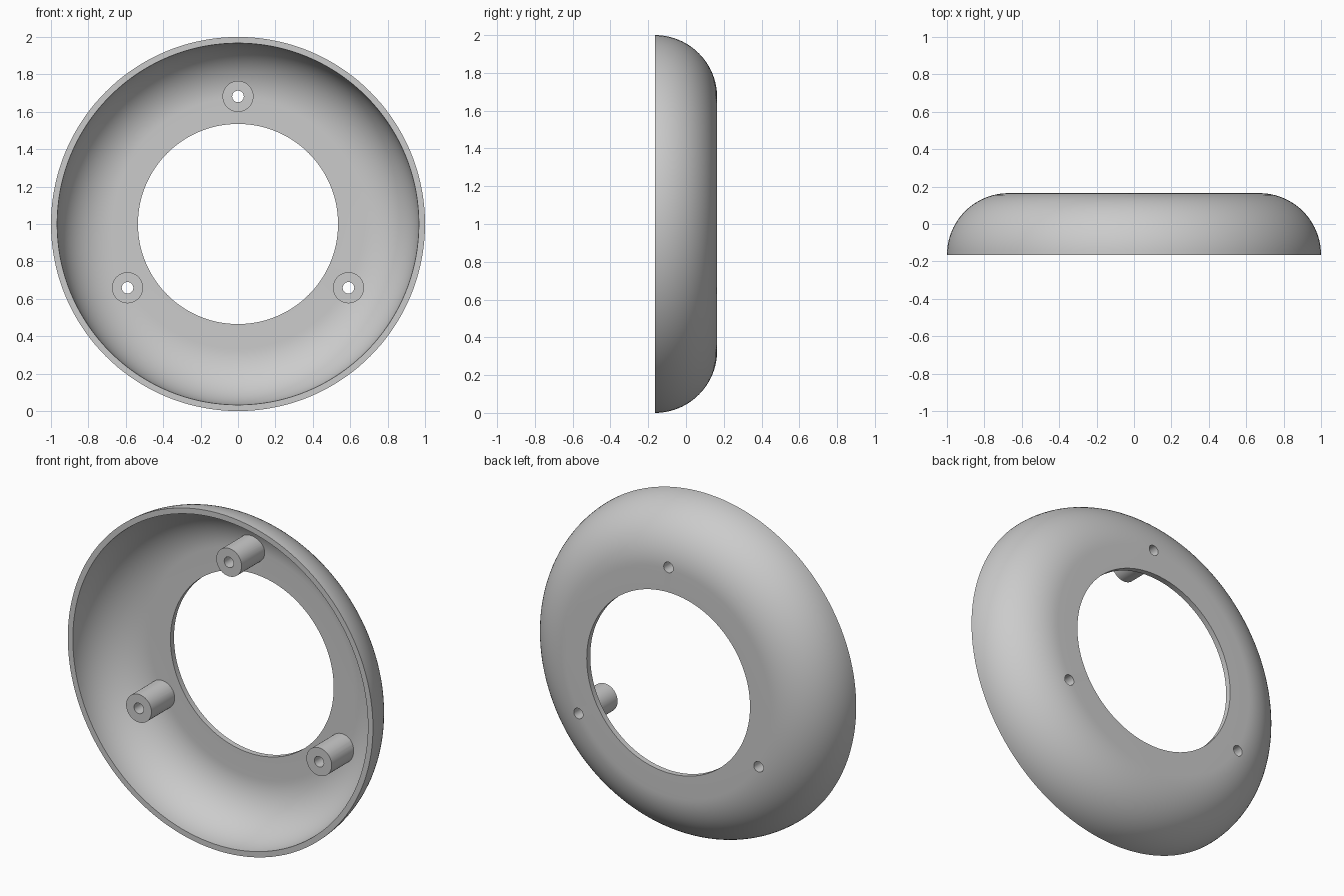
import bpy, bmesh
from math import sin, cos, pi, radians
from mathutils import Vector, Matrix

if "Cube" in bpy.data.objects:
    bpy.data.objects.remove(bpy.data.objects["Cube"], do_unlink=True)

CENTER = Vector((0, 0, 1))
FRONT, BACK = -0.165, 0.165
WALL = 0.033
BEND = BACK - FRONT          # radius of the rounded shoulder
HOLE = 0.535                 # radius of the central opening
BOSS_RING = 0.682            # distance of the bosses from the axis

gray = bpy.data.materials.new("plain gray")
gray.use_nodes = True
gray.diffuse_color = (0.6, 0.6, 0.6, 1)
gray.node_tree.nodes["Principled BSDF"].inputs["Base Color"].default_value = (0.6, 0.6, 0.6, 1)


def shoulder(radius, steps=24):
    """Quarter arc from the front rim to the flat back, as (radius, y)."""
    angles = [pi / 2 * i / steps for i in range(steps + 1)]
    return [(1 - BEND + radius * cos(a), FRONT + radius * sin(a)) for a in angles]


def make_shell():
    outer = shoulder(BEND) + [(HOLE, BACK)]
    inner = shoulder(BEND - WALL) + [(HOLE, BACK - WALL)]
    profile = outer + inner[::-1]
    bm = bmesh.new()
    verts = [bm.verts.new((r, y, CENTER.z)) for r, y in profile]
    edges = [bm.edges.new((v, verts[i - 1])) for i, v in enumerate(verts)]
    bmesh.ops.spin(bm, geom=verts + edges, cent=CENTER, axis=(0, 1, 0),
                   angle=2 * pi, steps=144, use_merge=True)
    bmesh.ops.remove_doubles(bm, verts=bm.verts, dist=1e-5)
    bmesh.ops.recalc_face_normals(bm, faces=bm.faces)
    mesh = bpy.data.meshes.new("ring_cover")
    bm.to_mesh(mesh)
    bm.free()
    mesh.materials.append(gray)
    obj = bpy.data.objects.new("ring_cover", mesh)
    bpy.context.collection.objects.link(obj)
    return obj


def make_pegs(name, radius, y0, y1, sides):
    """Three cylinders along y, evenly spaced around the ring."""
    bm = bmesh.new()
    for k in range(3):
        a = pi / 2 + k * 2 * pi / 3
        spot = CENTER + Vector((BOSS_RING * cos(a), (y0 + y1) / 2, BOSS_RING * sin(a)))
        bmesh.ops.create_cone(bm, cap_ends=True, segments=sides, radius1=radius,
                              radius2=radius, depth=y1 - y0,
                              matrix=Matrix.Translation(spot) @ Matrix.Rotation(pi / 2, 4, 'X'))
    mesh = bpy.data.meshes.new(name)
    bm.to_mesh(mesh)
    bm.free()
    mesh.materials.append(gray)
    obj = bpy.data.objects.new(name, mesh)
    bpy.context.collection.objects.link(obj)
    obj.hide_render = True
    return obj


def combine(target, tool, operation):
    mod = target.modifiers.new(tool.name, 'BOOLEAN')
    mod.object, mod.operation, mod.solver = tool, operation, 'EXACT'
    bpy.ops.object.modifier_apply(modifier=mod.name)
    bpy.data.objects.remove(tool, do_unlink=True)


# Rounded ring cover with an open front
cover = make_shell()
bpy.ops.object.select_all(action='DESELECT')
bpy.context.view_layer.objects.active = cover
cover.select_set(True)

# Screw bosses rising from the inside, then bored right through the back
combine(cover, make_pegs("screw_bosses", 0.083, -0.085, 0.142, 48), 'UNION')
combine(cover, make_pegs("screw_bores", 0.031, -0.3, 0.3, 32), 'DIFFERENCE')

bpy.ops.object.shade_smooth_by_angle(angle=radians(30))
